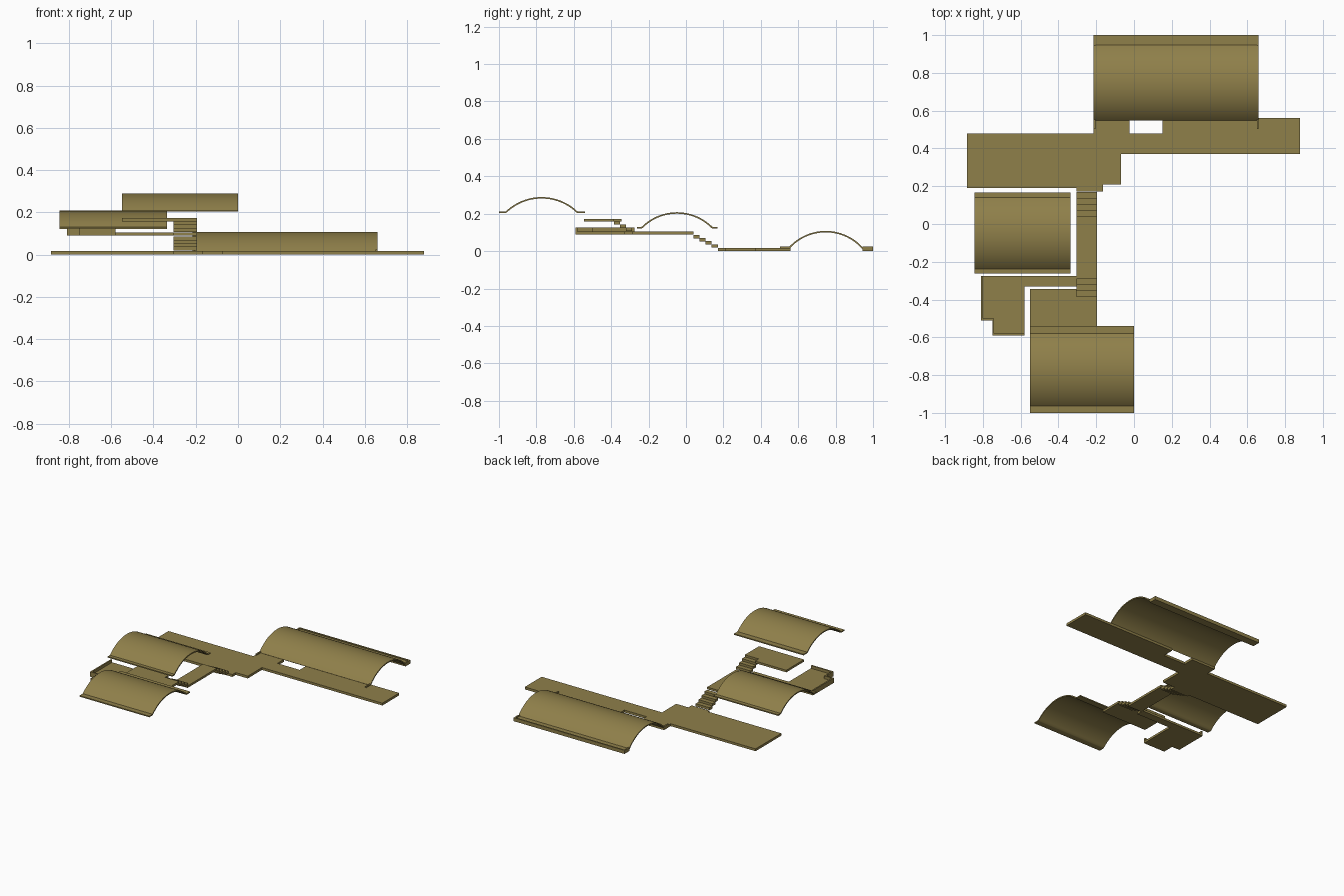
import bpy, bmesh, math
from mathutils import Vector

if "Cube" in bpy.data.objects:
    bpy.data.objects.remove(bpy.data.objects["Cube"])

mat = bpy.data.materials.new("olive_stone")
mat.diffuse_color = (0.275, 0.214, 0.068, 1)
mat.use_nodes = True
mat.node_tree.nodes["Principled BSDF"].inputs["Base Color"].default_value = mat.diffuse_color


def prism(name, pts, push, smooth=False):
    """Extrude a closed outline of 3D points along a vector."""
    bm = bmesh.new()
    face = bm.faces.new([bm.verts.new(p) for p in pts])
    ext = bmesh.ops.extrude_face_region(bm, geom=[face])
    top = [v for v in ext["geom"] if isinstance(v, bmesh.types.BMVert)]
    bmesh.ops.translate(bm, verts=top, vec=Vector(push))
    bmesh.ops.recalc_face_normals(bm, faces=bm.faces[:])
    me = bpy.data.meshes.new(name)
    bm.to_mesh(me)
    bm.free()
    me.materials.append(mat)
    ob = bpy.data.objects.new(name, me)
    bpy.context.collection.objects.link(ob)
    if smooth:
        bpy.ops.object.select_all(action='DESELECT')
        ob.select_set(True)
        bpy.context.view_layer.objects.active = ob
        bpy.ops.object.shade_smooth_by_angle(angle=math.radians(25))
    return ob


def slab(name, outline, z0, z1):
    return prism(name, [(x, y, z0) for x, y in outline], (0, 0, z1 - z0))


def box(name, x0, x1, y0, y1, z0, z1):
    return slab(name, [(x0, y0), (x1, y0), (x1, y1), (x0, y1)], z0, z1)


def vault(name, x0, x1, yc, half, z0, rise, front, back, t=0.008, n=28):
    """Thin circular-arc roof with flat flanges of given widths."""
    r = (half * half + rise * rise) / (2 * rise)
    zc = z0 + rise - r
    a = math.asin(half / r)

    def arc(rad):
        return [(yc + rad * math.sin(-a + 2 * a * i / n),
                 zc + rad * math.cos(-a + 2 * a * i / n)) for i in range(n + 1)]

    outer, inner = arc(r), arc(r - t)[::-1]
    prof = outer[:]
    if back:
        prof += [(yc + half + back, z0), (yc + half + back, z0 - t),
                 (yc + half, z0 - t)]
    prof += inner
    if front:
        prof += [(yc - half, z0 - t), (yc - half - front, z0 - t),
                 (yc - half - front, z0)]
    prism(name, [(x0, y, z) for y, z in prof], (x1 - x0, 0, 0), True)


# Vaulted roofs
vault("back_vault", -0.215, 0.66, 0.747, 0.2, 0.018, 0.09, 0, 0.045)
vault("middle_vault", -0.845, -0.335, -0.048, 0.189, 0.13, 0.078, 0.025, 0.027)
vault("front_vault", -0.55, 0, -0.772, 0.192, 0.212, 0.077, 0.036, 0.04)

# Low rim around the feet of the back vault
box("back_rim_ledge", -0.215, 0.66, 0.945, 1.0, 0, 0.012)
box("back_rim_lip", -0.215, 0.66, 0.99, 1.0, 0, 0.025)
for side, x in (("left", -0.215), ("right", 0.65)):
    box(side + "_back_rim_end", x, x + 0.01, 0.945, 0.99, 0, 0.025)
    box(side + "_front_rim_end", x, x + 0.01, 0.503, 0.556, 0.003, 0.025)

# Lower floor with a notch in front of the back vault
slab("lower_floor", [
    (-0.885, 0.19), (-0.305, 0.19), (-0.305, 0.172), (-0.165, 0.172),
    (-0.165, 0.21), (-0.07, 0.21), (-0.07, 0.37), (0.88, 0.37),
    (0.88, 0.56), (0.15, 0.56), (0.15, 0.48), (-0.025, 0.48),
    (-0.025, 0.555), (-0.215, 0.555), (-0.215, 0.48), (-0.885, 0.48)], 0, 0.017)

# Middle floor: corridor and landing
slab("middle_floor", [
    (-0.195, 0.04), (-0.305, 0.04), (-0.305, -0.275), (-0.81, -0.275),
    (-0.81, -0.51), (-0.75, -0.51), (-0.75, -0.59), (-0.58, -0.59),
    (-0.58, -0.33), (-0.305, -0.33), (-0.305, -0.29), (-0.195, -0.29)],
    0.09, 0.105)
slab("landing_wall", [
    (-0.81, -0.275), (-0.81, -0.51), (-0.75, -0.51), (-0.75, -0.59),
    (-0.58, -0.59), (-0.58, -0.58), (-0.74, -0.58), (-0.74, -0.5),
    (-0.8, -0.5), (-0.8, -0.275)], 0.09, 0.125)

# Upper floor
slab("upper_floor", [
    (-0.55, -0.545), (-0.195, -0.545), (-0.195, -0.385), (-0.305, -0.385),
    (-0.305, -0.345), (-0.55, -0.345)], 0.158, 0.173)

# Stair flights between the floors
for i in range(4):
    y = 0.04 + i * 0.0325
    z = 0.068 - i * 0.0165
    box(f"lower_stair_{i + 1}", -0.305, -0.195, y, y + 0.0325, z, z + 0.018)
for i in range(3):
    y = -0.385 + i * 0.0325
    z = 0.141 - i * 0.0165
    box(f"upper_stair_{i + 1}", -0.305, -0.195, y, y + 0.0325, z, z + 0.017)
